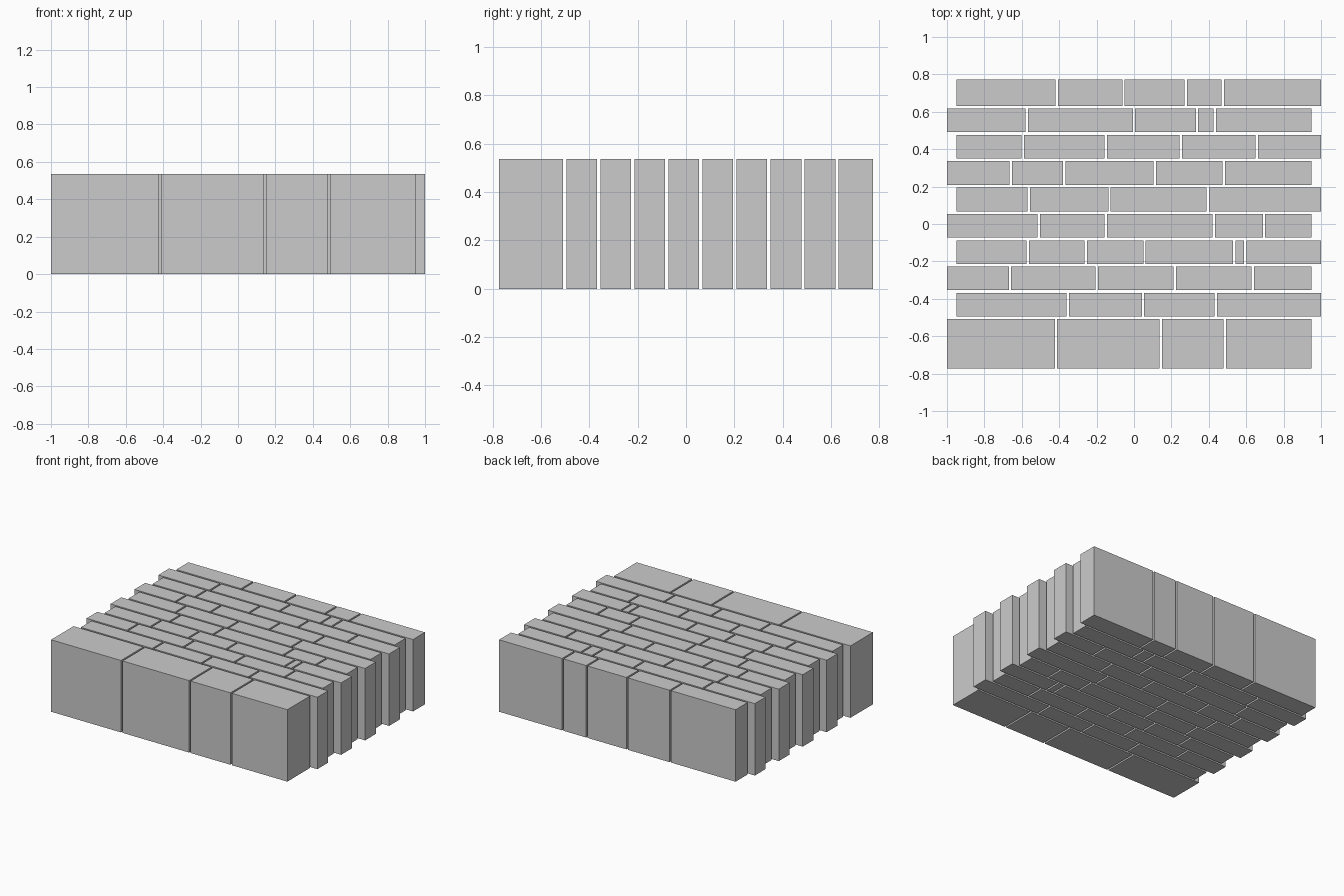
import bpy

HEIGHT = 0.536
GAP = 0.013

# Each course: y start, y end, centres of the vertical joints along x
COURSES = [
    (-0.773, -0.508, [-0.417, 0.144, 0.485]),
    (-0.494, -0.368, [-0.355, 0.048, 0.436]),
    (-0.354, -0.228, [-0.663, -0.200, 0.219, 0.634]),
    (-0.214, -0.087, [-0.568, -0.257, 0.056, 0.535, 0.595]),
    (-0.073, 0.054, [-0.510, -0.152, 0.426, 0.695]),
    (0.068, 0.195, [-0.563, -0.131, 0.394]),
    (0.209, 0.336, [-0.660, -0.374, 0.112, 0.480]),
    (0.350, 0.477, [-0.595, -0.152, 0.250, 0.656]),
    (0.491, 0.618, [-0.574, 0.000, 0.337, 0.431]),
    (0.632, 0.773, [-0.412, -0.056, 0.276, 0.474]),
]


def add_brick(name, x0, x1, y0, y1):
    bpy.ops.mesh.primitive_cube_add(
        size=1, location=((x0 + x1) / 2, (y0 + y1) / 2, HEIGHT / 2))
    brick = bpy.context.object
    brick.name = name
    brick.scale = (x1 - x0, y1 - y0, HEIGHT)
    bpy.ops.object.transform_apply(location=False, rotation=False, scale=True)


# Lay the courses, shifting every other one to toothe the ends
for row, (y0, y1, joints) in enumerate(COURSES):
    left, right = (-1.0, 0.948) if row % 2 == 0 else (-0.95, 1.0)
    starts = [left] + [j + GAP / 2 for j in joints]
    ends = [j - GAP / 2 for j in joints] + [right]
    for i, (x0, x1) in enumerate(zip(starts, ends)):
        add_brick(f"course_{row + 1}_brick_{i + 1}", x0, x1, y0, y1)
